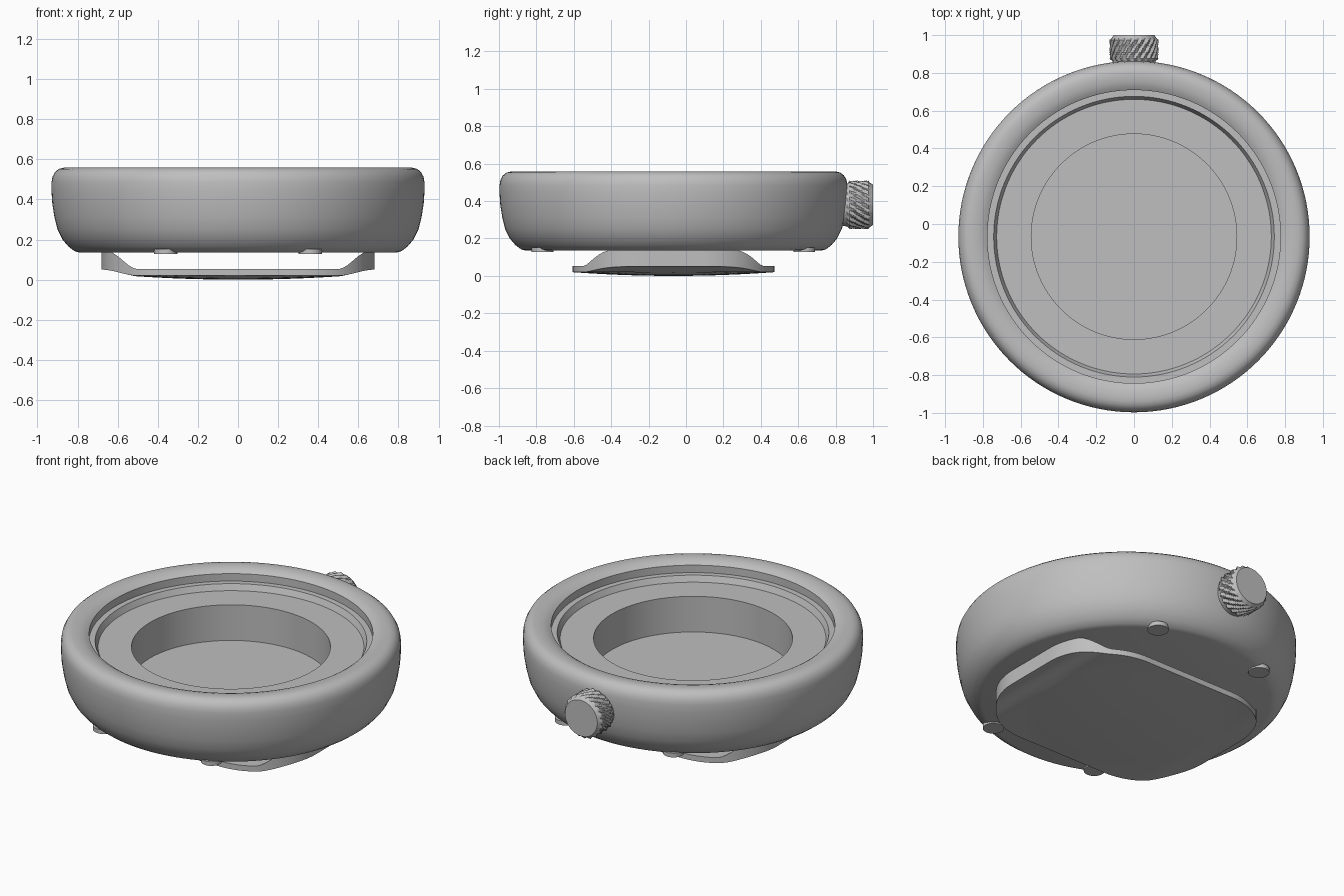
import bpy, bmesh, math

cube = bpy.data.objects.get("Cube")
if cube:
    bpy.data.objects.remove(cube)

CY = -0.067  # y of the case axis

grey = bpy.data.materials.new("satin_grey")
grey.use_nodes = True
grey.diffuse_color = (0.52, 0.52, 0.52, 1)
grey.node_tree.nodes["Principled BSDF"].inputs["Base Color"].default_value = grey.diffuse_color


def finish(bm, name, angle=30):
    bmesh.ops.remove_doubles(bm, verts=bm.verts, dist=1e-5)
    bmesh.ops.recalc_face_normals(bm, faces=bm.faces)
    mesh = bpy.data.meshes.new(name)
    bm.to_mesh(mesh)
    bm.free()
    mesh.materials.append(grey)
    obj = bpy.data.objects.new(name, mesh)
    bpy.context.collection.objects.link(obj)
    bpy.ops.object.select_all(action="DESELECT")
    obj.select_set(True)
    bpy.context.view_layer.objects.active = obj
    bpy.ops.object.shade_smooth_by_angle(angle=math.radians(angle))
    return obj


def skin(bm, rings):
    """Close a stack of equal rings with quads and cap both ends."""
    n = len(rings[0])
    for a, b in zip(rings, rings[1:]):
        for i in range(n):
            j = (i + 1) % n
            bm.faces.new((a[i], a[j], b[j], b[i]))
    bm.faces.new(rings[0])
    bm.faces.new(rings[-1])


def lathe(name, profile, centre, segs):
    bm = bmesh.new()
    turns = [2 * math.pi * i / segs for i in range(segs)]
    rings = [[bm.verts.new((centre[0] + r * math.cos(a), centre[1] + r * math.sin(a), z))
              for a in turns] for r, z in profile]
    skin(bm, rings)
    return finish(bm, name)


# Case: rounded shell, glass ledge and movement bore in one turned profile
case_profile = [
    (0.79, 0.135), (0.815, 0.142), (0.845, 0.165), (0.875, 0.2), (0.9, 0.25),
    (0.915, 0.31), (0.926, 0.38), (0.93, 0.44), (0.93, 0.485), (0.925, 0.513),
    (0.912, 0.537), (0.893, 0.552), (0.87, 0.558), (0.845, 0.558), (0.82, 0.555),
    (0.795, 0.547), (0.776, 0.535), (0.776, 0.49), (0.743, 0.49), (0.727, 0.455),
    (0.544, 0.455), (0.544, 0.24)]
lathe("case", case_profile, (0, CY), 128)

# Case back screws
for sx in (-1, 1):
    for sy in (-1, 1):
        side = ("left" if sx > 0 else "right") + ("_back" if sy > 0 else "_front")
        lathe("screw_" + side, [(0.058, 0.127), (0.058, 0.152)],
              (sx * 0.36, CY + sy * 0.7), 32)

# Strap plate: rounded rectangle whose two ends turn up to the case
HX, HY, CORNER = 0.68, 0.54, 0.38


def half_width(x):
    d = max(0, abs(x) - (HX - CORNER))
    return HY - CORNER + math.sqrt(max(0, CORNER ** 2 - d * d))


def ramp(x, start, end):
    t = min(1, max(0, (abs(x) - start) / (end - start)))
    return t * t * (3 - 2 * t)


def top_z(x, y):
    return 0.053 + 0.087 * ramp(x, 0.5, 0.65)


def bottom_z(x, y):
    dome = 0.02 * min(1, (x / 0.55) ** 2 + (y / HY) ** 2)
    return dome + 0.03 * ramp(x, 0.5, HX)


bm = bmesh.new()
COLS, ROWS = 64, 16
rings = []
for c in range(COLS + 1):
    x = HX * math.sin(math.pi * (c / COLS - 0.5))
    ys = [half_width(x) * (2 * r / ROWS - 1) for r in range(ROWS + 1)]
    low = [bm.verts.new((x, CY + y, bottom_z(x, y))) for y in ys]
    high = [bm.verts.new((x, CY + y, top_z(x, y))) for y in reversed(ys)]
    rings.append(low + high)
skin(bm, rings)
finish(bm, "strap_plate")

# Crown: knurled grip with slanted teeth and a smooth end cap
TEETH, STEPS, CROWN_Z = 20, 6, 0.38
bm = bmesh.new()
rings = []


def crown_ring(y, radius, depth):
    ring = []
    for i in range(TEETH * STEPS):
        a = 2 * math.pi * i / (TEETH * STEPS)
        r = radius - depth * (0.5 + 0.5 * math.cos(TEETH * (a + 6 * y)))
        ring.append(bm.verts.new((r * math.cos(a), y, CROWN_Z + r * math.sin(a))))
    rings.append(ring)


crown_ring(0.8, 0.112, 0)
crown_ring(0.862, 0.115, 0)
for k in range(10):
    crown_ring(0.875 + 0.1 * k / 9, 0.13, 0.012)
crown_ring(0.982, 0.12, 0)
crown_ring(1.0, 0.108, 0)
skin(bm, rings)
finish(bm, "crown", 25)
